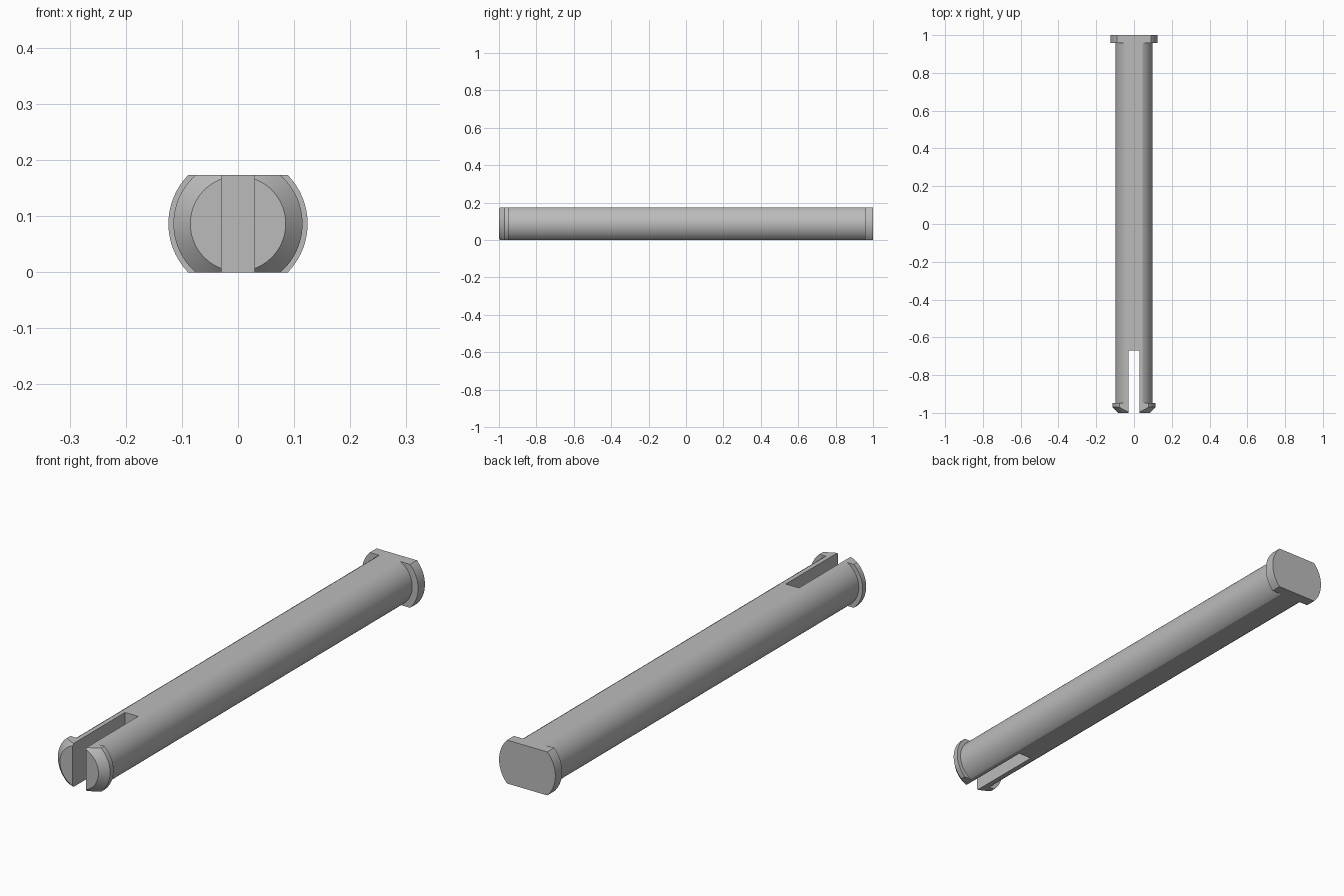
import bpy, bmesh, math
from mathutils import Matrix, Vector

cube = bpy.data.objects.get("Cube")
if cube:
    bpy.data.objects.remove(cube, do_unlink=True)

HALF_H = 0.0865
SEGMENTS = 128

grey = bpy.data.materials.new("plain grey")
grey.use_nodes = True
colour = (0.5, 0.5, 0.5, 1)
grey.diffuse_color = colour
grey.node_tree.nodes["Principled BSDF"].inputs["Base Color"].default_value = colour


def add_object(name, bm):
    mesh = bpy.data.meshes.new(name)
    bm.to_mesh(mesh)
    bm.free()
    obj = bpy.data.objects.new(name, mesh)
    bpy.context.collection.objects.link(obj)
    mesh.materials.append(grey)
    return obj


# Turned pin: (radius, y) profile with chamfered tip, collar, shaft and head
profile = [(0.085, -1), (0.115, -0.97), (0.115, -0.948), (0.098, -0.948),
           (0.098, 0.957), (0.124, 0.957), (0.124, 1)]
bm = bmesh.new()
rings = []
for r, y in profile:
    ring = []
    for i in range(SEGMENTS):
        a = 2 * math.pi * i / SEGMENTS
        ring.append(bm.verts.new((r * math.cos(a), y, HALF_H + r * math.sin(a))))
    rings.append(ring)
for low, high in zip(rings, rings[1:]):
    for i in range(SEGMENTS):
        j = (i + 1) % SEGMENTS
        bm.faces.new((low[i], low[j], high[j], high[i]))
bm.faces.new(rings[0])
bm.faces.new(rings[-1])
bmesh.ops.recalc_face_normals(bm, faces=bm.faces[:])

# Flats along the top and bottom
for side in (-1, 1):
    cut = bmesh.ops.bisect_plane(
        bm, geom=bm.verts[:] + bm.edges[:] + bm.faces[:], dist=1e-6,
        plane_co=(0, 0, HALF_H + side * HALF_H), plane_no=(0, 0, side), clear_outer=True)
    edges = [e for e in cut["geom_cut"] if isinstance(e, bmesh.types.BMEdge)]
    bmesh.ops.contextual_create(bm, geom=edges)
bmesh.ops.recalc_face_normals(bm, faces=bm.faces[:])
pin = add_object("clevis_pin", bm)

# Slot that splits the tip into two prongs
bm = bmesh.new()
bmesh.ops.create_cube(bm, size=1, matrix=Matrix.Translation(Vector((0, -0.87, HALF_H)))
                      @ Matrix.Diagonal((0.058, 0.4, 0.4, 1)))
cutter = add_object("slot_cutter", bm)
cutter.hide_render = True
slot = pin.modifiers.new("slot", "BOOLEAN")
slot.operation = "DIFFERENCE"
slot.solver = "EXACT"
slot.object = cutter

bpy.ops.object.select_all(action="DESELECT")
pin.select_set(True)
bpy.context.view_layer.objects.active = pin
bpy.ops.object.modifier_apply(modifier=slot.name)
bpy.data.objects.remove(cutter, do_unlink=True)
bpy.ops.object.shade_smooth_by_angle(angle=math.radians(25))
